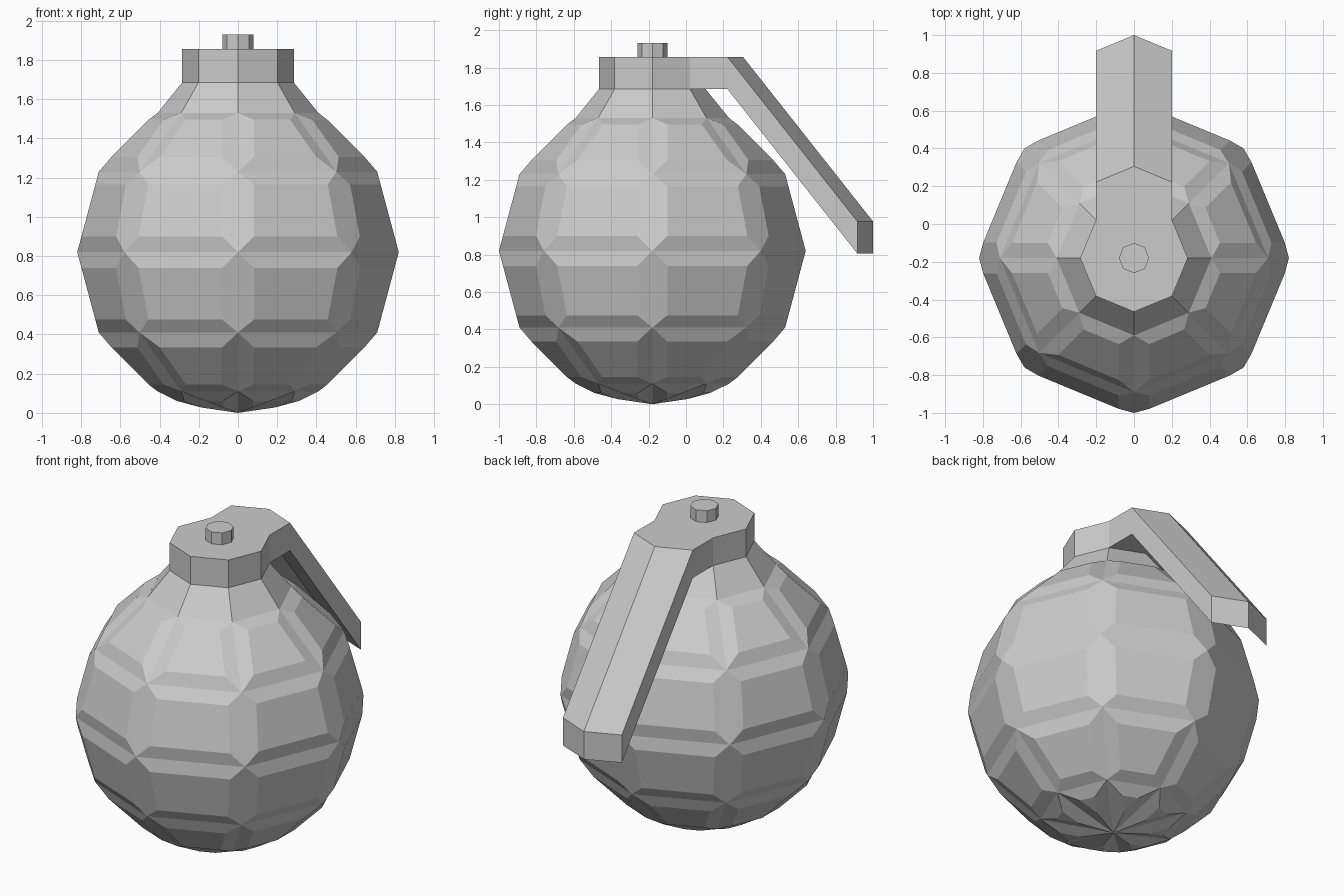
import bpy, bmesh
from mathutils import Matrix, Vector

if "Cube" in bpy.data.objects:
    bpy.data.objects.remove(bpy.data.objects["Cube"])

CY = -0.18      # y of the vertical axis of the body
SIDES = 8


def finish(name, bm):
    bmesh.ops.recalc_face_normals(bm, faces=bm.faces[:])
    me = bpy.data.meshes.new(name)
    bm.to_mesh(me)
    bm.free()
    ob = bpy.data.objects.new(name, me)
    bpy.context.collection.objects.link(ob)
    return ob


def ring_solid(r_low, r_high, z_low, z_high, caps=True):
    bm = bmesh.new()
    bmesh.ops.create_cone(bm, cap_ends=caps, segments=SIDES, radius1=r_low,
                          radius2=r_high, depth=z_high - z_low,
                          matrix=Matrix.Translation((0, CY, (z_low + z_high) / 2)))
    return bm


# Body: low-poly sphere, open at the top, with every face a raised panel
R = 0.82
bm = bmesh.new()
bmesh.ops.create_uvsphere(bm, u_segments=SIDES, v_segments=6, radius=R,
                          matrix=Matrix.Translation((0, CY, R)))
top = max(bm.verts, key=lambda v: v.co.z)
bmesh.ops.delete(bm, geom=[top], context='VERTS')
bmesh.ops.recalc_face_normals(bm, faces=bm.faces[:])
bmesh.ops.inset_individual(bm, faces=bm.faces[:], thickness=0.075, depth=0.03,
                           use_even_offset=True)
finish("body", bm)

# Neck: tapered collar closing the body
finish("neck", ring_solid(0.41, 0.285, 1.53, 1.685, caps=False))

# Cap with lever: the two back faces are pulled back, then down
bm = ring_solid(0.285, 0.285, 1.685, 1.857)
bm.normal_update()
faces = [f for f in bm.faces if f.normal.y > 0.8]
for step in (Vector((0, 0.2, 0)), Vector((0, 0.695, -0.88))):
    out = bmesh.ops.extrude_face_region(bm, geom=faces)["geom"]
    old = [f for f in faces if f.is_valid]
    faces = [g for g in out if isinstance(g, bmesh.types.BMFace)]
    verts = [g for g in out if isinstance(g, bmesh.types.BMVert)]
    bmesh.ops.translate(bm, verts=verts, vec=step)
    if old:
        bmesh.ops.delete(bm, geom=old, context='FACES')
finish("cap_and_lever", bm)

# Small stud on top of the cap
finish("top_stud", ring_solid(0.08, 0.08, 1.855, 1.93))
